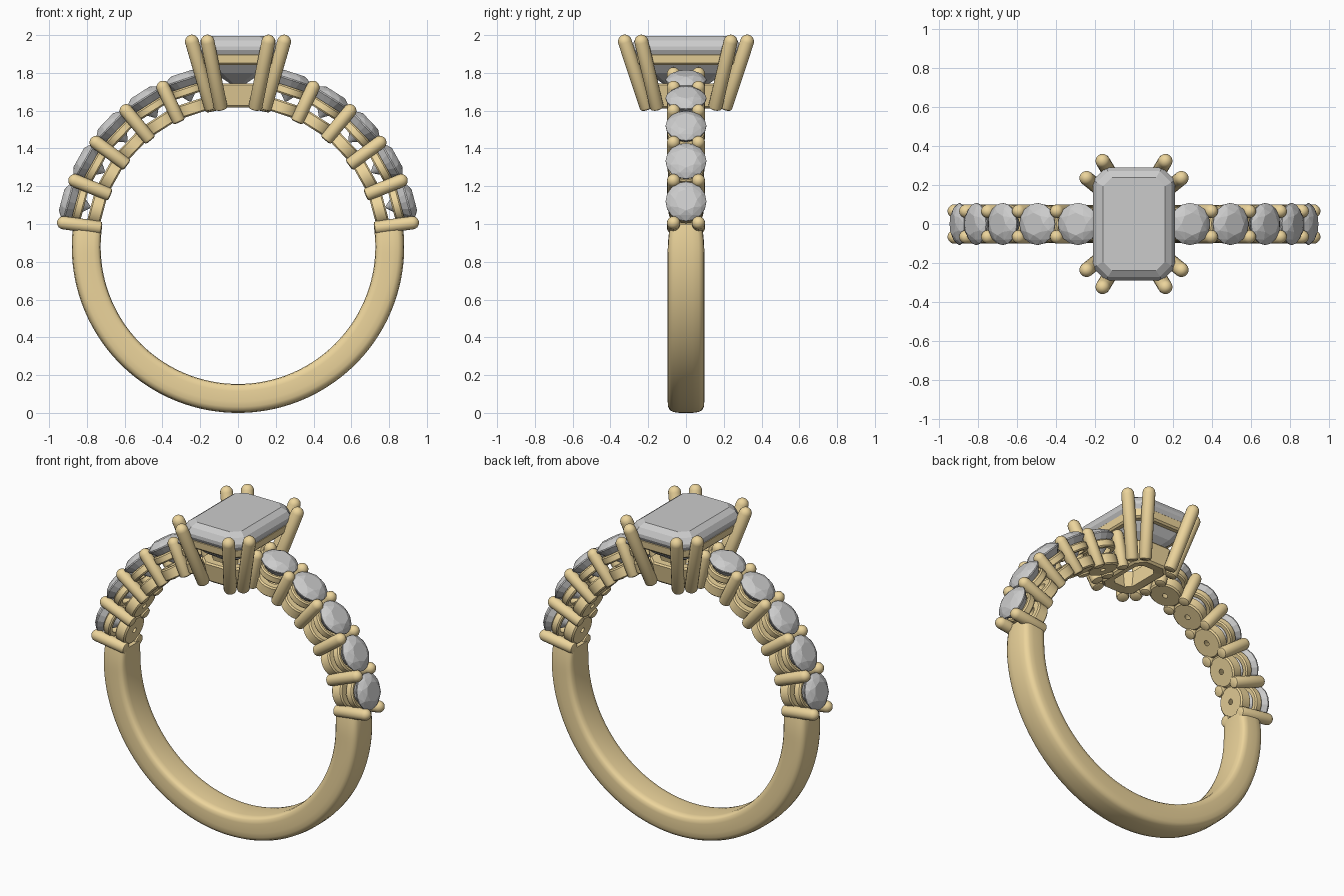
import bpy, bmesh
from math import sin, cos, pi, radians
from mathutils import Vector, Matrix

if "Cube" in bpy.data.objects:
    bpy.data.objects.remove(bpy.data.objects["Cube"])

CZ = 0.88  # height of the ring centre
gold = bpy.data.materials.new("gold")
gold.diffuse_color = (0.84, 0.66, 0.33, 1)
gold.use_nodes = True
gold.node_tree.nodes["Principled BSDF"].inputs["Base Color"].default_value = gold.diffuse_color


def finish(name, bm, mat=None, smooth=None):
    bmesh.ops.recalc_face_normals(bm, faces=bm.faces)
    me = bpy.data.meshes.new(name)
    bm.to_mesh(me)
    bm.free()
    ob = bpy.data.objects.new(name, me)
    bpy.context.collection.objects.link(ob)
    if mat:
        me.materials.append(mat)
    if smooth:
        bpy.ops.object.select_all(action='DESELECT')
        ob.select_set(True)
        bpy.context.view_layer.objects.active = ob
        bpy.ops.object.shade_smooth_by_angle(angle=radians(smooth))
    return ob


def loft(name, loops, wrap=False, mat=None, smooth=None):
    """Skin a list of equal loops; wrap joins last to first, otherwise ends are capped."""
    bm = bmesh.new()
    rows = [[bm.verts.new(p) for p in loop] for loop in loops]
    n = len(rows[0])
    pairs = list(zip(rows, rows[1:])) + ([(rows[-1], rows[0])] if wrap else [])
    for a, b in pairs:
        for i in range(n):
            j = (i + 1) % n
            bm.faces.new((a[i], a[j], b[j], b[i]))
    if not wrap:
        bm.faces.new(rows[0])
        bm.faces.new(rows[-1])
    return finish(name, bm, mat, smooth)


def lathe(name, profile, origin, axis, wrap=False, n=24):
    """Revolve (radius, height) points about an axis."""
    q = Vector(axis).to_track_quat('Z', 'Y')
    loops = [[Vector(origin) + q @ Vector((r * cos(2*pi*i/n), r * sin(2*pi*i/n), h))
              for i in range(n)] for r, h in profile]
    return loft(name, loops, wrap, gold, 40)


def prong(name, a, b, r):
    """Rod from a to b with a domed tip and a softly rounded foot."""
    d = Vector(b) - Vector(a)
    L = d.length
    prof = [(r*.6, 0), (r*.88, r*.12), (r, r*.4)]
    prof += [(r * cos(t), L - r + r * sin(t)) for t in [radians(k) for k in (0, 20, 40, 60, 75, 86)]]
    return lathe(name, prof, a, d, n=16)


def octagon(hx, hy, c, z):
    q = [(hx, hy - c), (hx - c, hy)]
    pts = q + [(-x, y) for x, y in q[::-1]]
    pts += [(-x, -y) for x, y in pts]
    return [Vector((x, y, z)) for x, y in pts]


# Solid shank: rounded band swept round the lower part of the circle
loops = []
A0, A1, N = 7.8, -187.8, 96
for k in range(N + 1):
    deg = A0 + (A1 - A0) * k / N
    end = min(k, N - k) / 5
    w = 0.097 - (0.012 * (1 - end) ** 2 if end < 1 else 0)
    sec = [(.727, .6), (.731, .85), (.742, .97), (.765, 1), (.82, 1), (.848, .97),
           (.866, .88), (.875, .7), (.88, .35)]
    sec = [(r, w * s) for r, s in sec]
    sec += [(r, -y) for r, y in sec[::-1]]
    a = radians(deg)
    loops.append([(r * cos(a), y, CZ + r * sin(a)) for r, y in sec])
loft("shank", loops, mat=gold, smooth=40)


def round_gem(name, a):
    """Brilliant-cut stone from the hull of its facet corners."""
    bm = bmesh.new()
    for cnt, r, h, off in [(8, .058, .966, 0), (8, .088, .952, .5), (16, .108, .932, 0),
                           (16, .108, .925, 0), (8, .06, .872, .5), (8, .006, .81, 0)]:
        for i in range(cnt):
            t = 2 * pi * (i + off) / cnt
            bm.verts.new((r * cos(t), r * sin(t), h))
    res = bmesh.ops.convex_hull(bm, input=bm.verts)
    bmesh.ops.dissolve_limit(bm, angle_limit=radians(1), verts=bm.verts, edges=bm.edges)
    bm.transform(Matrix.Translation((0, 0, CZ)) @ Matrix.Rotation(pi/2 - a, 4, 'Y'))
    finish(name, bm)


# Shoulder stones with seats, bearings and shared prongs, on both sides
STEP = 14.25
for side, sx in (("right", 1), ("left", -1)):
    for i in range(6):
        a = radians(7.8 + STEP * i)
        for sy in (-1, 1):
            p = [(sx * r * cos(a), sy * .066, CZ + r * sin(a)) for r in (.728, .967)]
            prong(f"{side}_shoulder_prong", p[0], p[1], .035)
        if i == 5:
            break
        a = radians(7.8 + STEP * (i + .5))
        if sx < 0:
            a = pi - a
        axis = (cos(a), 0, sin(a))
        o = (0, 0, CZ)
        round_gem(f"{side}_round_stone", a)
        lathe(f"{side}_stone_seat", [(.016, .737), (.085, .737), (.094, .745), (.094, .80),
                                     (.086, .808), (.05, .808)], o, axis, True)
        lathe(f"{side}_stone_bearing", [(.07, .842), (.092, .842), (.099, .85), (.099, .882),
                                        (.092, .89), (.08, .89)], o, axis, True)

# Centre emerald-cut stone
loft("centre_stone", [octagon(*s) for s in [
    (.03, .11, .015, 1.735), (.125, .205, .04, 1.80), (.18, .26, .055, 1.865),
    (.21, .29, .065, 1.92), (.21, .29, .065, 1.94), (.192, .272, .058, 1.972),
    (.16, .24, .046, 1.995)]])

# Centre head: upper gallery and lower base frames
loft("upper_gallery", [octagon(*s) for s in [
    (.15, .23, .05, 1.842), (.185, .265, .06, 1.842), (.195, .275, .062, 1.852),
    (.20, .28, .064, 1.895), (.19, .27, .06, 1.905), (.165, .245, .055, 1.905)]],
    True, gold, 25)
base = loft("base_frame", [octagon(*s) for s in [
    (.065, .125, .03, 1.625), (.105, .18, .045, 1.618), (.118, .192, .05, 1.63),
    (.14, .212, .055, 1.735), (.13, .205, .052, 1.745), (.095, .16, .04, 1.745)]],
    True, gold, 25)
# Arch the underside of the base to follow the finger hole
for v in base.data.vertices:
    if v.co.z < 1.65:
        v.co.z -= .6 * v.co.x ** 2

# Eight splayed claws, a pair at each corner
for sx in (-1, 1):
    for sy in (-1, 1):
        prong("centre_claw", (sx*.09, sy*.205, 1.607), (sx*.168, sy*.335, 2.0), .037)
        prong("centre_claw", (sx*.14, sy*.152, 1.607), (sx*.254, sy*.244, 2.0), .037)
